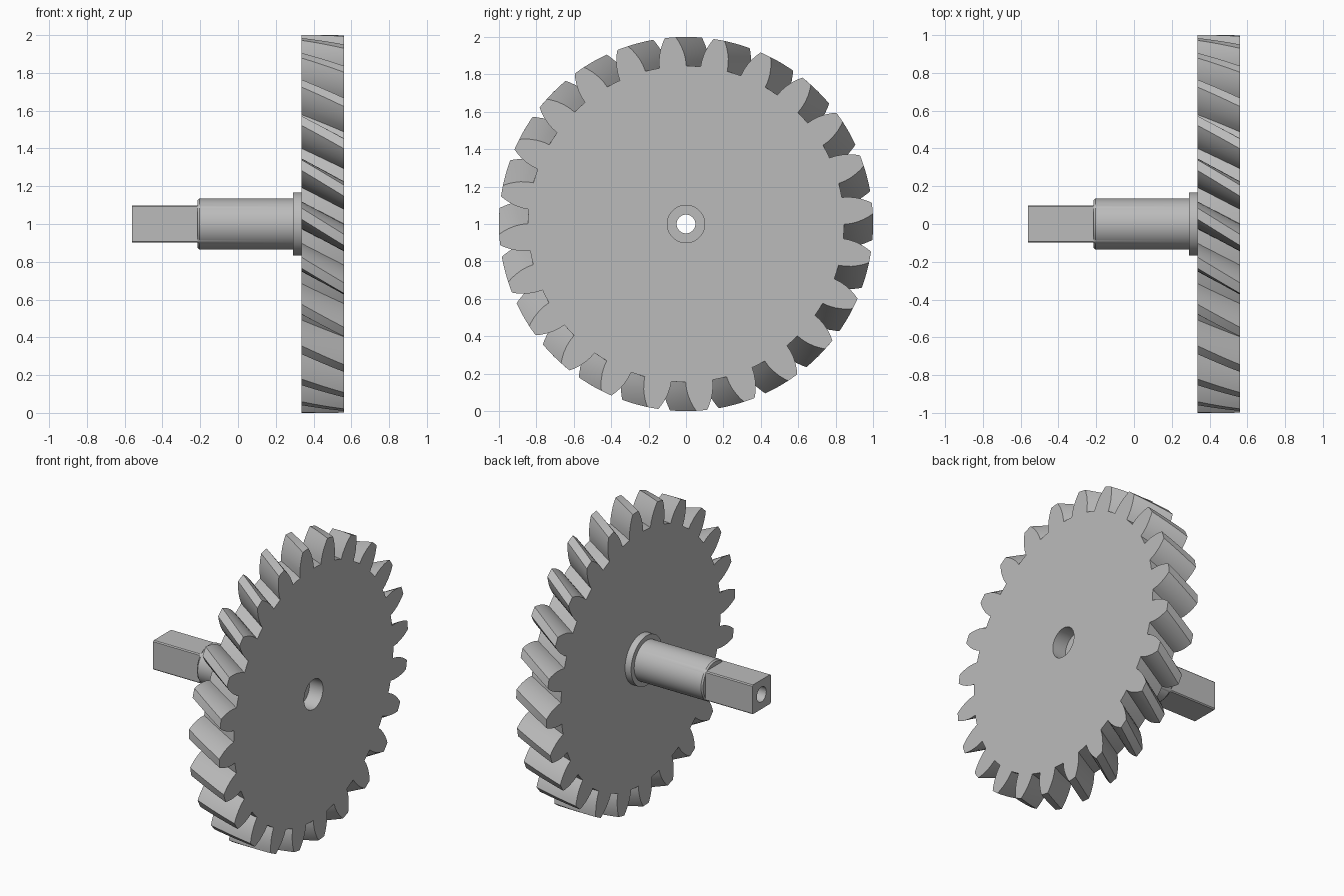
import bpy, bmesh, math

if "Cube" in bpy.data.objects:
    bpy.data.objects.remove(bpy.data.objects["Cube"])

grey = bpy.data.materials.new("plain grey")
grey.diffuse_color = (0.5, 0.5, 0.5, 1)
grey.use_nodes = True
grey.node_tree.nodes["Principled BSDF"].inputs["Base Color"].default_value = grey.diffuse_color


def ring(x, polar):
    """Section across the x axis from (radius, degrees) pairs."""
    return [(x, r * math.cos(math.radians(a)), 1 + r * math.sin(math.radians(a)))
            for r, a in polar]


def closed_loft(name, rings):
    """Join the rings in order, and the last back to the first."""
    bm = bmesh.new()
    loops = [[bm.verts.new(p) for p in pts] for pts in rings]
    for i, a in enumerate(loops):
        b = loops[(i + 1) % len(loops)]
        for j in range(len(a)):
            k = (j + 1) % len(a)
            bm.faces.new((a[j], a[k], b[k], b[j]))
    bmesh.ops.recalc_face_normals(bm, faces=bm.faces)
    mesh = bpy.data.meshes.new(name)
    bm.to_mesh(mesh)
    bm.free()
    mesh.materials.append(grey)
    ob = bpy.data.objects.new(name, mesh)
    bpy.context.collection.objects.link(ob)
    bpy.ops.object.select_all(action='DESELECT')
    ob.select_set(True)
    bpy.context.view_layer.objects.active = ob
    bpy.ops.object.shade_smooth_by_angle(angle=math.radians(30))
    return ob


# Helical gear wheel with a counterbored centre
TEETH, TWIST = 24, 8.0
BACK, FRONT = 0.335, 0.56
flank = [(0.845, 4.9), (0.88, 4.65), (0.915, 4.1), (0.95, 3.3), (0.98, 2.4), (1.0, 1.7)]
tooth = [(r, -a) for r, a in flank] + [(1.0, 0)] + [(r, a) for r, a in flank[::-1]]
tooth.append((0.845, 7.5))
outline = [(r, a + t * 360 / TEETH) for t in range(TEETH) for r, a in tooth]


def gear_ring(x, radius=None):
    turn = 4.8 - TWIST * (FRONT - x) / (FRONT - BACK)
    return ring(x, [(radius or r, a + turn) for r, a in outline])


def hole_ring(x, radius):
    # same angles as the front face so the bore walls stay straight
    return ring(x, [(radius, a + 4.8) for r, a in outline])


layers = 6
sections = [hole_ring(BACK, 0.05)]
sections += [gear_ring(BACK + (FRONT - BACK) * i / layers) for i in range(layers + 1)]
sections += [hole_ring(FRONT, 0.10), hole_ring(0.46, 0.10), hole_ring(0.46, 0.05)]
closed_loft("helical_gear", sections)

# Hollow shaft: squared end, round journal with a small chamfer, collar
angles = [2 * i + 1 for i in range(180)]


def circle(x, r):
    return ring(x, [(r, a) for a in angles])


def square_radius(a):
    c, s = abs(math.cos(math.radians(a))), abs(math.sin(math.radians(a)))
    return min(0.134, 0.098 / max(c, s))


def square(x, least=0):
    return ring(x, [(max(least, square_radius(a)), a) for a in angles])


closed_loft("shaft", [
    circle(-0.56, 0.05), square(-0.56), square(-0.215), square(-0.215, 0.126),
    circle(-0.205, 0.134), circle(0.29, 0.134), circle(0.29, 0.167),
    circle(BACK, 0.167), circle(BACK, 0.05)])
